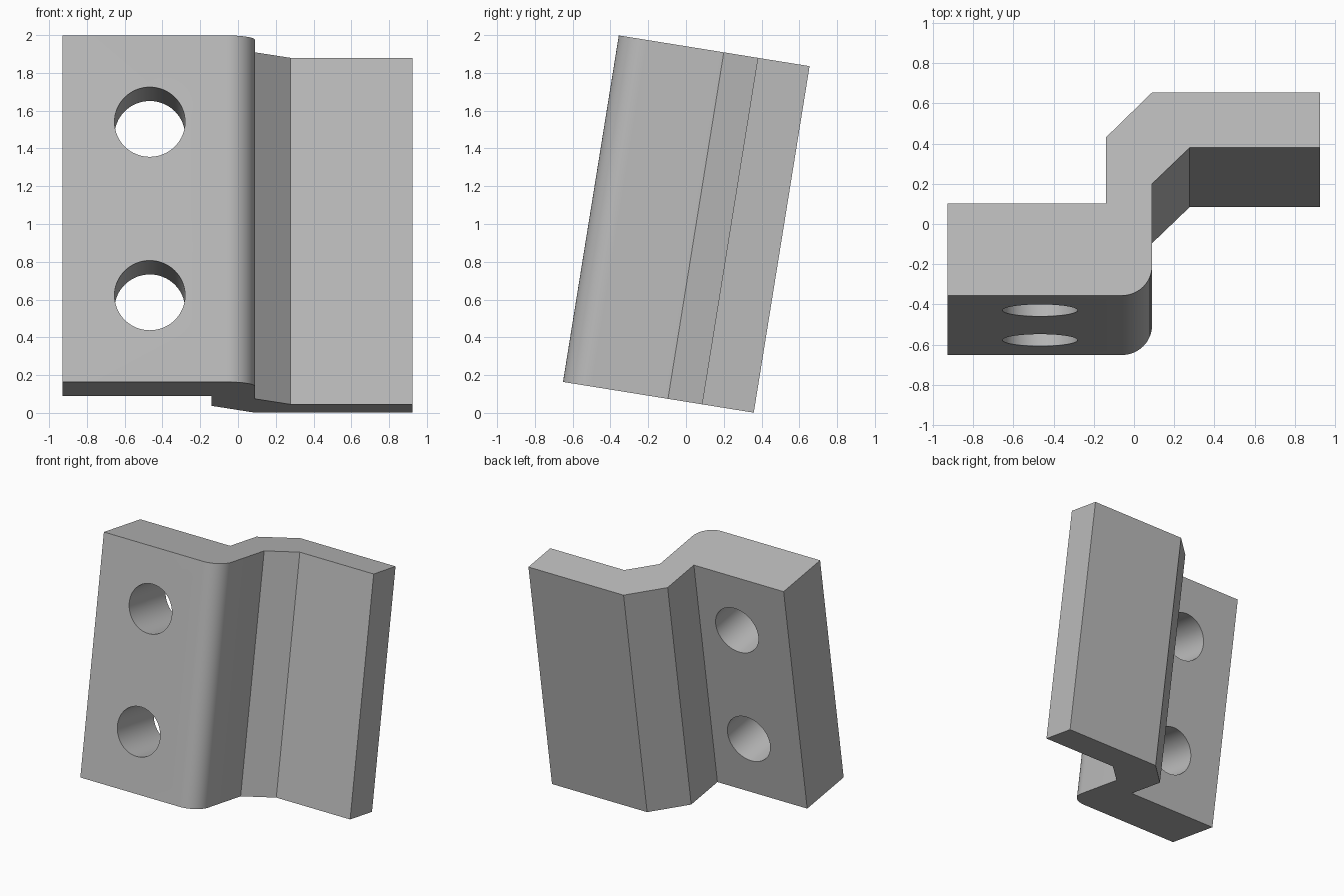
import bpy, bmesh
from math import radians
from mathutils import Matrix

old = bpy.data.objects.get("Cube")
if old:
    bpy.data.objects.remove(old, do_unlink=True)

HALF_LEN, TILT, FILLET = 0.929, radians(-9.15), 0.15
HOLE_X, HOLE_Z, HOLE_R = -0.467, 0.465, 0.187

grey = bpy.data.materials.new("light grey")
grey.use_nodes = True
color = (0.5, 0.5, 0.5, 1)
grey.diffuse_color = color
grey.node_tree.nodes["Principled BSDF"].inputs["Base Color"].default_value = color


def add_object(name, bm):
    mesh = bpy.data.meshes.new(name)
    bmesh.ops.recalc_face_normals(bm, faces=bm.faces)
    bm.to_mesh(mesh)
    bm.free()
    mesh.materials.append(grey)
    obj = bpy.data.objects.new(name, mesh)
    bpy.context.collection.objects.link(obj)
    return obj


# Stepped plate: Z-shaped cross-section extruded along its length
profile = [(-0.928, -0.51), (0.09, -0.51), (0.09, 0.053), (0.277, 0.235),
           (0.925, 0.235), (0.925, 0.513), (0.09, 0.513), (-0.14, 0.286),
           (-0.14, -0.047), (-0.928, -0.047)]
bm = bmesh.new()
face = bm.faces.new([bm.verts.new((x, y, -HALF_LEN)) for x, y in profile])
extruded = bmesh.ops.extrude_face_region(bm, geom=[face])["geom"]
bmesh.ops.translate(bm, vec=(0, 0, 2 * HALF_LEN),
                    verts=[v for v in extruded if isinstance(v, bmesh.types.BMVert)])

# Rounded outer front corner
corner = [e for e in bm.edges
          if all(abs(v.co.x - 0.09) < 0.001 and v.co.y < -0.5 for v in e.verts)]
bmesh.ops.bevel(bm, geom=corner, offset=FILLET, segments=12, profile=0.5,
                affect='EDGES')
bracket = add_object("stepped_bracket", bm)

# Two bolt holes through the front flange
bm = bmesh.new()
for z in (-HOLE_Z, HOLE_Z):
    place = Matrix.Translation((HOLE_X, -0.3, z)) @ Matrix.Rotation(radians(90), 4, 'X')
    bmesh.ops.create_cone(bm, cap_ends=True, segments=64, radius1=HOLE_R,
                          radius2=HOLE_R, depth=0.8, matrix=place)
cutter = add_object("hole_cutter", bm)
cutter.hide_render = True

cut = bracket.modifiers.new("bolt_holes", 'BOOLEAN')
cut.operation = 'DIFFERENCE'
cut.solver = 'EXACT'
cut.object = cutter

bpy.ops.object.select_all(action='DESELECT')
bracket.select_set(True)
bpy.context.view_layer.objects.active = bracket
bpy.ops.object.modifier_apply(modifier=cut.name)
bpy.data.objects.remove(cutter, do_unlink=True)
bpy.ops.object.shade_smooth_by_angle(angle=radians(30))

# Lean the whole bracket back
bracket.rotation_euler.x = TILT
bracket.location.z = 1
